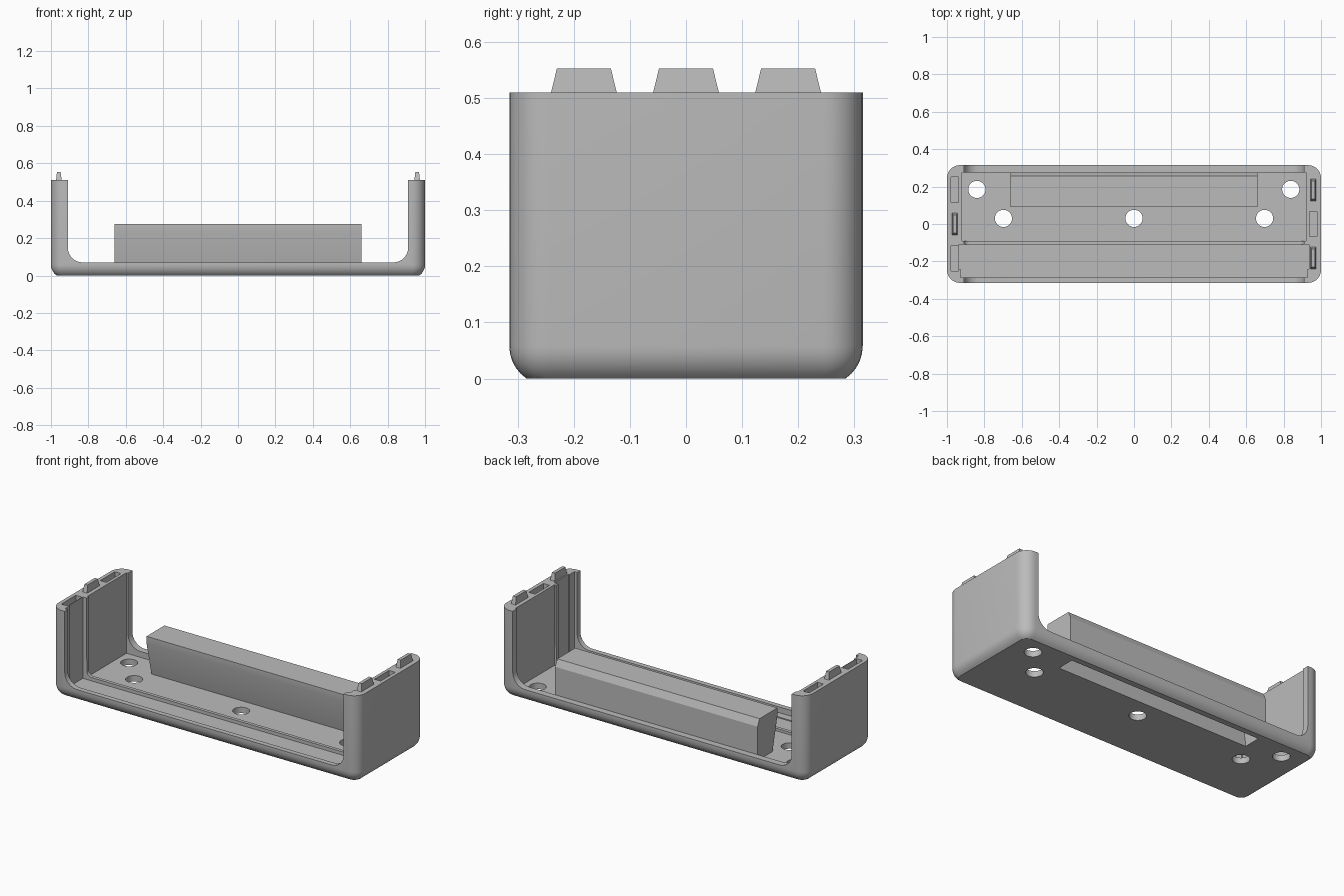
import bpy, bmesh, math
from mathutils import Vector

default = bpy.data.objects.get("Cube")
if default:
    bpy.data.objects.remove(default, do_unlink=True)

grey = bpy.data.materials.new("plain grey")
grey.use_nodes = True
COLOUR = (0.5, 0.5, 0.5, 1)
grey.diffuse_color = COLOUR
grey.node_tree.nodes["Principled BSDF"].inputs["Base Color"].default_value = COLOUR


def make(name, bm):
    bmesh.ops.recalc_face_normals(bm, faces=bm.faces)
    mesh = bpy.data.meshes.new(name)
    bm.to_mesh(mesh)
    bm.free()
    mesh.materials.append(grey)
    ob = bpy.data.objects.new(name, mesh)
    bpy.context.collection.objects.link(ob)
    return ob


def box(name, x0, x1, y0, y1, z0, z1):
    bm = bmesh.new()
    bmesh.ops.create_cube(bm, size=1)
    for v in bm.verts:
        v.co = Vector((x0 if v.co.x < 0 else x1, y0 if v.co.y < 0 else y1,
                       z0 if v.co.z < 0 else z1))
    return make(name, bm)


def prism(name, points, direction):
    bm = bmesh.new()
    face = bm.faces.new([bm.verts.new(p) for p in points])
    out = bmesh.ops.extrude_face_region(bm, geom=[face])
    moved = [g for g in out["geom"] if isinstance(g, bmesh.types.BMVert)]
    bmesh.ops.translate(bm, verts=moved, vec=direction)
    return make(name, bm)


def u_cut(name, half, floor, fillet, y0, y1):
    """Open-topped channel with rounded lower corners, running along y."""
    right = [(half, 1)]
    for i in range(9):
        a = math.pi / 2 * i / 8
        right.append((half - fillet + fillet * math.cos(a),
                      floor + fillet - fillet * math.sin(a)))
    outline = right + [(-x, z) for x, z in reversed(right)]
    return prism(name, [(x, y0, z) for x, z in outline], (0, y1 - y0, 0))


def boolean(target, cutter, operation="DIFFERENCE"):
    mod = target.modifiers.new("cut", "BOOLEAN")
    mod.operation = operation
    mod.solver = "EXACT"
    mod.object = cutter
    bpy.context.view_layer.objects.active = target
    bpy.ops.object.modifier_apply(modifier=mod.name)
    bpy.data.objects.remove(cutter, do_unlink=True)


# Rounded outer block, trimmed flat at the base and the wall tops
HALF_Y, TOP = 0.315, 0.51
body = box("tray_body", -1, 1, -HALF_Y, HALF_Y, -0.012, 1)
bm = bmesh.new()
bm.from_mesh(body.data)
edges = [e for e in bm.edges if min(v.co.z for v in e.verts) < 0]
bmesh.ops.bevel(bm, geom=edges, offset=0.07, segments=8, profile=0.5, affect="EDGES")
bm.to_mesh(body.data)
bm.free()
boolean(body, box("base_trim", -2, 2, -1, 1, -1, 0))
boolean(body, box("top_trim", -2, 2, -1, 1, TOP, 2))

# Channel between the end walls, recessed floor, panel groove and low rib
boolean(body, u_cut("channel", 0.91, 0.07, 0.08, -1, 1))
boolean(body, u_cut("rib_trim", 0.909, 0.05, 0.03, -0.12, -0.08))
boolean(body, box("floor_recess", -0.92, 0.92, -0.09, 0.275, 0.035, 1))
boolean(body, box("panel_groove", -0.935, 0.935, -0.24, -0.11, 0.03, 1))
boolean(body, box("front_groove", -0.928, 0.928, -0.285, -0.235, 0.036, 1))

# Screw holes
for x, y in [(-0.84, 0.185), (0.838, 0.185), (-0.698, 0.03), (0, 0.03), (0.698, 0.03)]:
    bm = bmesh.new()
    bmesh.ops.create_cone(bm, cap_ends=True, segments=32, radius1=0.046,
                          radius2=0.046, depth=0.4)
    bmesh.ops.translate(bm, verts=bm.verts, vec=(x, y, 0))
    boolean(body, make("screw_hole", bm))

# Leaning hollow housing, open through the underside
LENGTH = 0.66
outer = [(0.14, 0.02), (0.09, 0.235), (0.09, 0.275), (0.257, 0.275), (0.276, 0.235), (0.276, 0.02)]
inner = [(0.15, -0.1), (0.147, 0.02), (0.115, 0.23), (0.115, 0.25), (0.235, 0.25),
         (0.25, 0.23), (0.25, -0.1)]
housing = prism("housing", [(-LENGTH, y, z) for y, z in outer], (2 * LENGTH, 0, 0))
boolean(body, housing, "UNION")
boolean(body, prism("housing_hollow", [(-0.63, y, z) for y, z in inner], (1.26, 0, 0)))

# Tapered tabs on one wall meet sockets on the other
for side in (-1, 1):
    for i, y in enumerate((-0.182, 0, 0.182)):
        x = 0.958 * side
        if (i == 1) == (side == -1):
            bm = bmesh.new()
            bmesh.ops.create_cube(bm, size=1)
            for v in bm.verts:
                high = v.co.z > 0
                v.co = Vector((x + v.co.x * (0.02 if high else 0.03),
                               y + v.co.y * (0.096 if high else 0.118),
                               0.553 if high else TOP - 0.002))
            make("locking_tab", bm)
        else:
            boolean(body, box("socket", x - 0.02, x + 0.02, y - 0.068, y + 0.068, 0.46, 1))

# Smooth the rounded edges only
bpy.ops.object.select_all(action="DESELECT")
body.select_set(True)
bpy.context.view_layer.objects.active = body
bpy.ops.object.shade_smooth_by_angle(angle=math.radians(25))
